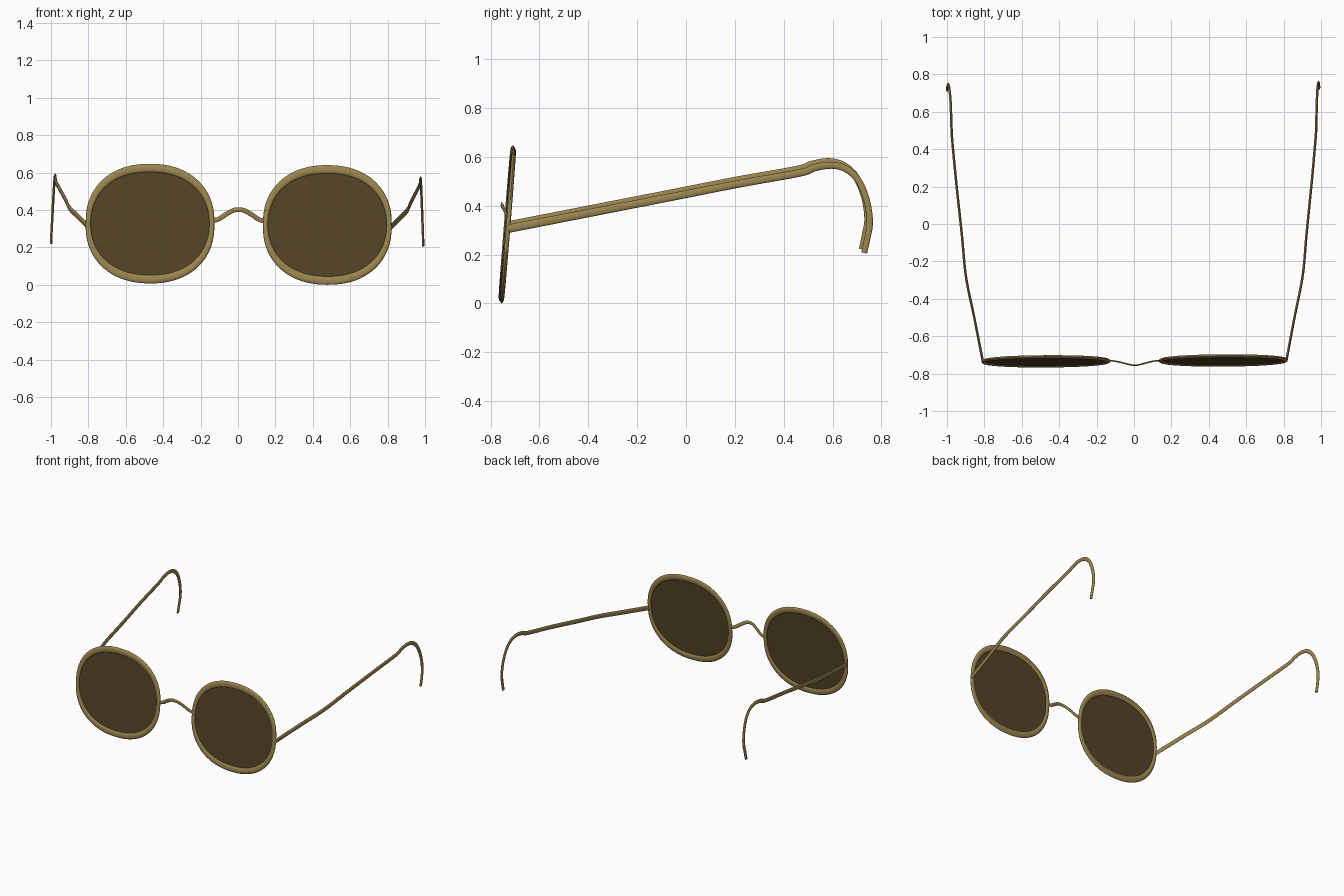
import bpy, bmesh, math
from mathutils import Vector, Matrix

cube = bpy.data.objects.get("Cube")
if cube:
    bpy.data.objects.remove(cube)


def material(name, rgb):
    m = bpy.data.materials.new(name)
    m.use_nodes = True
    m.diffuse_color = (*rgb, 1)
    m.node_tree.nodes["Principled BSDF"].inputs["Base Color"].default_value = (*rgb, 1)
    return m


BRASS = material("aged brass", (0.33, 0.24, 0.08))
TINT = material("brown tinted glass", (0.088, 0.057, 0.018))

# The whole pair sits with a very slight roll and yaw
PIVOT = Matrix.Translation((0, 0, 0.32))
POSE = Matrix.Rotation(0.005, 4, 'Z') @ PIVOT @ Matrix.Rotation(0.0075, 4, 'Y') @ PIVOT.inverted()


def finish(name, bm, mat):
    bmesh.ops.recalc_face_normals(bm, faces=bm.faces)
    bm.transform(POSE)
    mesh = bpy.data.meshes.new(name)
    bm.to_mesh(mesh)
    bm.free()
    mesh.materials.append(mat)
    obj = bpy.data.objects.new(name, mesh)
    bpy.context.collection.objects.link(obj)
    bpy.ops.object.select_all(action='DESELECT')
    obj.select_set(True)
    bpy.context.view_layer.objects.active = obj
    bpy.ops.object.shade_smooth_by_angle(angle=math.radians(50))


def smooth_path(points, steps=6):
    """Catmull-Rom curve through the points."""
    p = [Vector(q) for q in points]
    p = [2 * p[0] - p[1]] + p + [2 * p[-1] - p[-2]]
    out = []
    for a, b, c, d in zip(p, p[1:], p[2:], p[3:]):
        for i in range(steps):
            t = i / steps
            out.append(0.5 * (2 * b + (c - a) * t + (2 * a - 5 * b + 4 * c - d) * t * t
                              + (3 * b - a - 3 * c + d) * t ** 3))
    return out + [p[-2]]


def sweep(name, path, side, thick, widths, closed=False, sides=12):
    """Oval wire along a path: thick along the side axis, widths across it."""
    bm = bmesh.new()
    n = len(path)
    rings = []
    for i, p in enumerate(path):
        nxt = path[(i + 1) % n] if closed else path[min(i + 1, n - 1)]
        prev = path[i - 1] if closed else path[max(i - 1, 0)]
        tangent = (nxt - prev).normalized()
        s = (side - tangent * side.dot(tangent)).normalized()
        up = tangent.cross(s)
        ring = []
        for k in range(sides):
            a = math.tau * k / sides
            ring.append(bm.verts.new(p + s * thick * math.cos(a) + up * widths[i] * math.sin(a)))
        rings.append(ring)
    for i in range(n if closed else n - 1):
        r, q = rings[i], rings[(i + 1) % n]
        for k in range(sides):
            j = (k + 1) % sides
            bm.faces.new((r[k], r[j], q[j], q[k]))
    if not closed:
        bm.faces.new(rings[0])
        bm.faces.new(rings[-1])
    finish(name, bm, BRASS)


# Rounded lens outline, leaning back with height
LEAN = 0.08
CX, CY, CZ = 0.474, -0.732, 0.3235
COUNT = 72


def outline(cx, rx, rz):
    pts = []
    for i in range(COUNT):
        a = math.tau * i / COUNT
        c, s = math.cos(a), math.sin(a)
        x = math.copysign(abs(c) ** 0.9, c) * rx
        z = math.copysign(abs(s) ** 0.9, s) * rz
        pts.append(Vector((cx + x, CY + z * LEAN, CZ + z)))
    return pts


DEPTH = Vector((0, 1, -LEAN)).normalized()
TEMPLE = [(0.812, -0.73, 0.312), (0.856, -0.5, 0.357), (0.9, -0.28, 0.4), (0.922, -0.05, 0.445),
          (0.95, 0.22, 0.498), (0.972, 0.46, 0.541), (0.975, 0.52, 0.562), (0.977, 0.59, 0.573),
          (0.979, 0.65, 0.558), (0.982, 0.7, 0.512), (0.986, 0.735, 0.43), (0.99, 0.748, 0.34),
          (0.993, 0.738, 0.275), (0.994, 0.725, 0.214)]

for sign, label in ((1, "left"), (-1, "right")):
    # Rim, wider at top and bottom than at the sides
    rim_widths = [0.0135 + 0.0095 * abs(math.sin(math.tau * i / COUNT)) for i in range(COUNT)]
    sweep(label + "_rim", outline(sign * CX, 0.3305, 0.297), DEPTH, 0.009, rim_widths, closed=True)

    # Thin flat lens seated inside the rim
    bm = bmesh.new()
    faces = []
    for offset in (-0.002, 0.002):
        pts = outline(sign * CX, 0.328, 0.29)
        faces.append(bm.faces.new([bm.verts.new(p + DEPTH * offset) for p in pts]))
    front, back = [list(f.verts) for f in faces]
    for i in range(COUNT):
        j = (i + 1) % COUNT
        bm.faces.new((front[i], front[j], back[j], back[i]))
    finish(label + "_lens", bm, TINT)

    # Temple arm with its ear hook
    path = smooth_path([(sign * x, y, z) for x, y, z in TEMPLE])
    arm_widths = [0.017 - 0.005 * i / (len(path) - 1) for i in range(len(path))]
    sweep(label + "_temple", path, Vector((1, 0, 0)), 0.0065, arm_widths)

# Arched nose bridge
half = [(0.135, -0.73, 0.342), (0.105, -0.733, 0.352), (0.065, -0.742, 0.378), (0.03, -0.751, 0.397)]
bridge = [(-x, y, z) for x, y, z in half] + [(0, -0.755, 0.402)] + half[::-1]
path = smooth_path(bridge)
sweep("nose_bridge", path, Vector((0, 1, 0)), 0.004, [0.0125] * len(path))
